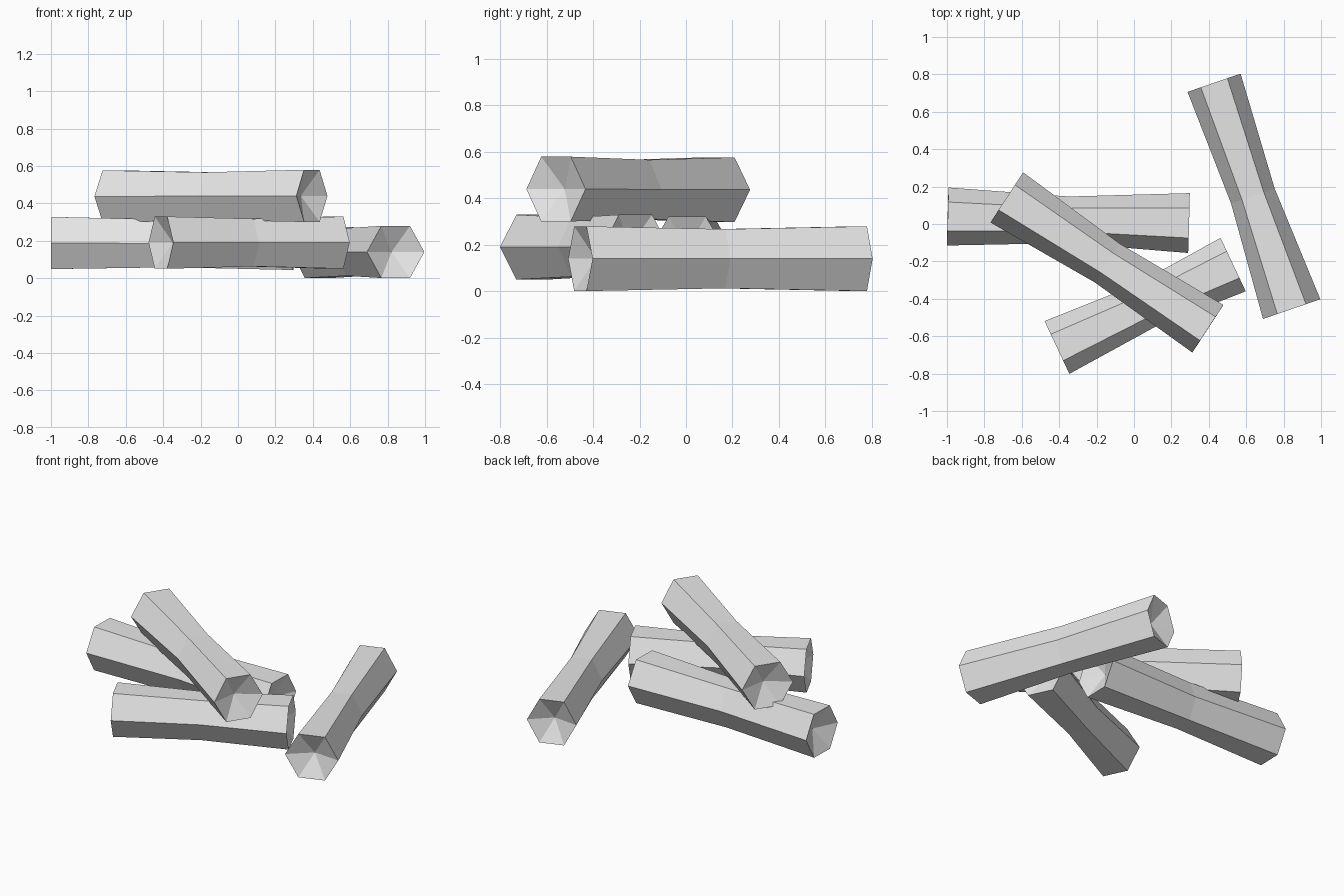
import bpy, bmesh, math
from mathutils import Vector

cube = bpy.data.objects.get("Cube")
if cube:
    bpy.data.objects.remove(cube, do_unlink=True)

SIDES = 6
HOLLOW = 0.07  # depth of the dished log ends

grey = bpy.data.materials.new("plain grey")
grey.use_nodes = True
colour = (0.8, 0.8, 0.8, 1)
grey.diffuse_color = colour
grey.node_tree.nodes["Principled BSDF"].inputs["Base Color"].default_value = colour


def make_log(name, start, end, r_start, r_end):
    """Six-sided log, flat side up, with a narrow waist and dished ends."""
    start, end = Vector(start), Vector(end)
    axis = (end - start).normalized()
    side = axis.cross(Vector((0, 0, 1))).normalized()
    up = side.cross(axis)
    r_mid = (r_start + r_end) / 2
    bm = bmesh.new()

    # Rings at both ends and the waist
    rings = []
    for t, width, height in ((0, r_start, 0.161),
                             (0.5, r_mid * 0.79, 0.147),
                             (1, r_end, 0.161)):
        centre = start.lerp(end, t)
        ring = []
        for i in range(SIDES):
            a = math.tau * i / SIDES
            ring.append(bm.verts.new(centre + side * width * math.cos(a)
                                     + up * height * math.sin(a)))
        rings.append(ring)

    # Long sides
    for low, high in zip(rings, rings[1:]):
        for i in range(SIDES):
            j = (i + 1) % SIDES
            bm.faces.new((low[i], low[j], high[j], high[i]))

    # Dished end fans
    for ring, centre in ((rings[0], start + axis * HOLLOW),
                         (rings[-1], end - axis * HOLLOW)):
        hub = bm.verts.new(centre)
        for i in range(SIDES):
            bm.faces.new((ring[i], ring[(i + 1) % SIDES], hub))

    bmesh.ops.recalc_face_normals(bm, faces=bm.faces[:])
    mesh = bpy.data.meshes.new(name)
    bm.to_mesh(mesh)
    bm.free()
    mesh.materials.append(grey)
    obj = bpy.data.objects.new(name, mesh)
    bpy.context.collection.objects.link(obj)
    return obj


make_log("left_side_log", (0.428, 0.755, 0.14), (0.843, -0.455, 0.14), 0.15, 0.162)
make_log("back_log", (-0.996, 0.04, 0.188), (0.294, 0.005, 0.183), 0.155, 0.16)
make_log("front_log", (-0.412, -0.66, 0.19), (0.53, -0.217, 0.19), 0.156, 0.158)
make_log("top_log", (-0.68, 0.142, 0.437), (0.395, -0.56, 0.44), 0.16, 0.152)
